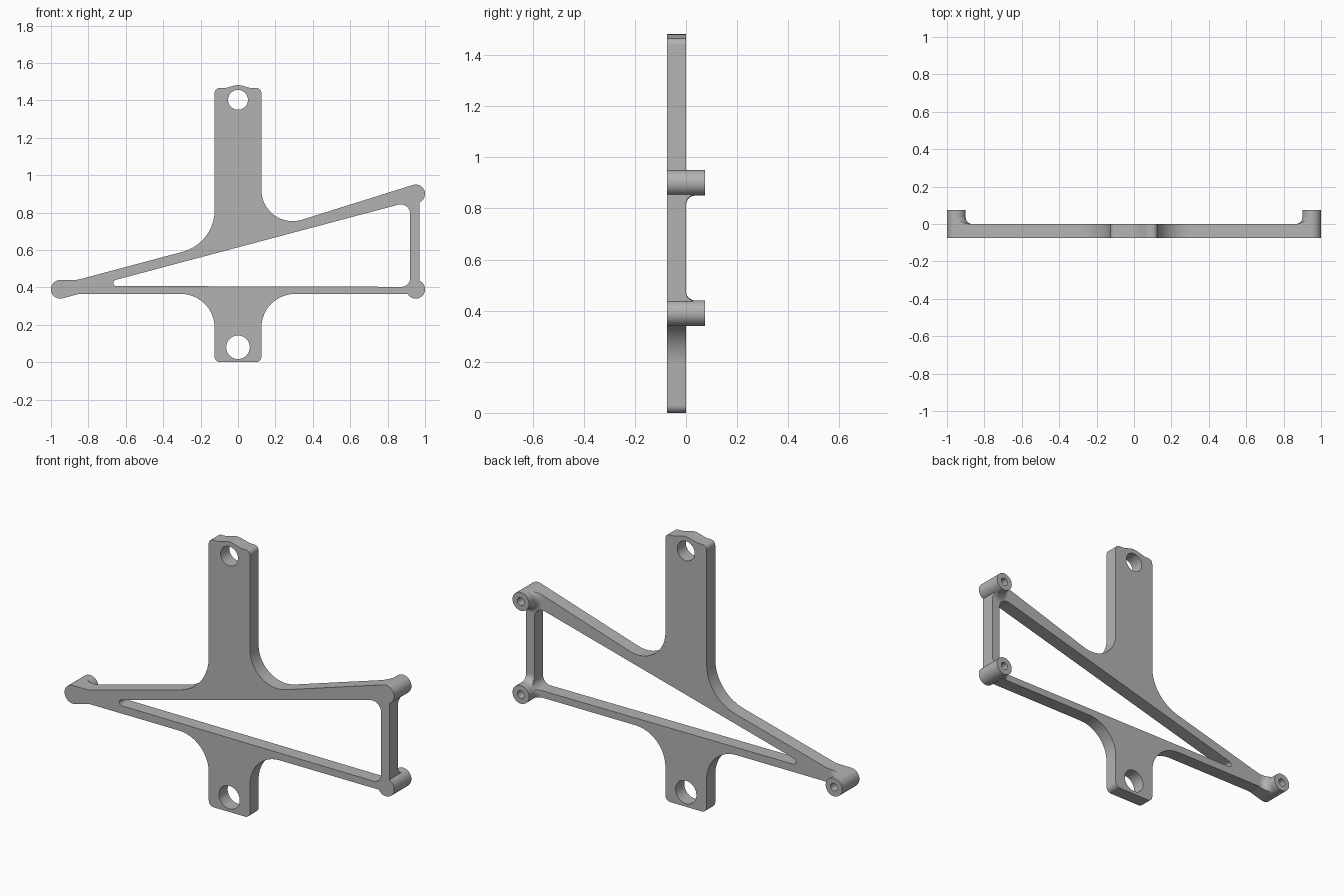
import bpy, bmesh, math
from mathutils import Matrix, Vector

if "Cube" in bpy.data.objects:
    bpy.data.objects.remove(bpy.data.objects["Cube"])

T = 0.075                                  # plate thickness, also boss height
BOSSES = [(-0.95, 0.39), (0.95, 0.39), (0.95, 0.90)]
R = 0.05                                   # boss radius

grey = bpy.data.materials.new("grey plastic")
grey.diffuse_color = (0.45, 0.45, 0.45, 1)
grey.use_nodes = True
grey.node_tree.nodes["Principled BSDF"].inputs["Base Color"].default_value = grey.diffuse_color


def arc(cx, cz, r, a0, a1, n):
    """Points on an arc, each with no corner rounding."""
    angles = [math.radians(a0 + (a1 - a0) * i / n) for i in range(n + 1)]
    return [(cx + r * math.cos(a), cz + r * math.sin(a), 0) for a in angles]


def rounded(corners):
    """Turn (x, z, fillet radius) corners into a smooth outline."""
    pts = []
    for i, (x, z, r) in enumerate(corners):
        p = Vector((x, z))
        if r == 0:
            pts.append(p)
            continue
        u = (Vector(corners[i - 1][:2]) - p).normalized()
        v = (Vector(corners[(i + 1) % len(corners)][:2]) - p).normalized()
        half = u.angle(v) / 2
        centre = p + (u + v).normalized() * r / math.sin(half)
        t = r / math.tan(half)
        a, b = p + u * t - centre, p + v * t - centre
        sweep = a.angle(b)
        n = max(3, math.ceil(sweep / math.radians(8)))
        for k in range(n + 1):
            s = k / n * sweep
            pts.append(centre + (a * math.sin(sweep - s) + b * math.sin(s)) / math.sin(sweep))
    return pts


def add_object(name, mesh):
    ob = bpy.data.objects.new(name, mesh)
    bpy.context.collection.objects.link(ob)
    mesh.materials.clear()
    mesh.materials.append(grey)
    return ob


def smooth(ob):
    bpy.ops.object.select_all(action='DESELECT')
    ob.select_set(True)
    bpy.context.view_layer.objects.active = ob
    bpy.ops.object.shade_smooth_by_angle(angle=math.radians(30))


def extruded(name, loops, y0, y1):
    """Filled outline with holes, extruded from y0 to y1."""
    cu = bpy.data.curves.new(name, 'CURVE')
    cu.dimensions, cu.fill_mode = '2D', 'BOTH'
    cu.extrude = (y1 - y0) / 2
    for loop in loops:
        sp = cu.splines.new('POLY')
        sp.points.add(len(loop) - 1)
        for q, p in zip(sp.points, loop):
            q.co = (p[0], p[1], 0, 1)
        sp.use_cyclic_u = True
    tmp = bpy.data.objects.new(name, cu)
    bpy.context.collection.objects.link(tmp)
    bpy.context.view_layer.update()
    dg = bpy.context.evaluated_depsgraph_get()
    mesh = bpy.data.meshes.new_from_object(tmp.evaluated_get(dg))
    bpy.data.objects.remove(tmp)
    mesh.transform(Matrix.Translation((0, (y0 + y1) / 2, 0)) @ Matrix.Rotation(math.pi / 2, 4, 'X'))
    bm = bmesh.new()
    bm.from_mesh(mesh)
    bmesh.ops.remove_doubles(bm, verts=bm.verts, dist=1e-5)
    bmesh.ops.recalc_face_normals(bm, faces=bm.faces)
    bm.to_mesh(mesh)
    bm.free()
    return add_object(name, mesh)


def lathe(name, profile, x, z, n=48):
    """Closed (radius, y) profile turned about the y axis at x, z."""
    bm = bmesh.new()
    rings = []
    for k in range(n):
        a = 2 * math.pi * k / n
        rings.append([bm.verts.new((x + r * math.cos(a), y, z + r * math.sin(a))) for r, y in profile])
    m = len(profile)
    for k in range(n):
        p, q = rings[k], rings[(k + 1) % n]
        for j in range(m):
            bm.faces.new((p[j], p[(j + 1) % m], q[(j + 1) % m], q[j]))
    bmesh.ops.recalc_face_normals(bm, faces=bm.faces)
    mesh = bpy.data.meshes.new(name)
    bm.to_mesh(mesh)
    bm.free()
    return add_object(name, mesh)


# Outer outline, counter-clockwise from the lower tab
outline = rounded(
    [(-0.125, 0, 0.03), (0.125, 0, 0.03), (0.125, 0.365, 0.18)]
    + arc(0.95, 0.39, R, 210, 426, 28)
    + arc(0.95, 0.90, R, -66, 107.3, 24)
    + [(0.125, 0.694, 0.167),
       (0.125, 1.465, 0.025), (0.07, 1.465, 0.06), (0, 1.485, 0.09),
       (-0.07, 1.465, 0.06), (-0.125, 1.465, 0.025),
       (-0.125, 0.636, 0.23), (-0.86, 0.44, 0.1)]
    + arc(-0.95, 0.39, R, 90, 285, 26)
    + [(-0.851, 0.365, 0.1), (-0.125, 0.365, 0.18)])

# Triangular window and the two mounting holes
window = rounded([(-0.775, 0.408, 0.0165), (0.92, 0.403, 0.045), (0.92, 0.859, 0.05)])
top_hole = arc(0, 1.403, 0.053, 0, 352.5, 47)
bottom_hole = arc(0, 0.08, 0.063, 0, 352.5, 47)
loops = [outline, window, top_hole, bottom_hole]

smooth(extruded("bracket_plate", loops, -T, 0))

# Cutter that trims the boss fillets to the plate outline
cutter = extruded("fillet_trim_cutter", loops, -0.02, 0.1)
cutter.hide_render = True
cutter.hide_viewport = True

F = 0.036                                  # fillet radius at boss base
flare = [(0.04, -0.002), (R + F, -0.002)]
flare += [(R + F - F * math.sin(a), F - F * math.cos(a))
          for a in (math.radians(11.25 * i) for i in range(9))]
flare += [(0.04, F)]

for i, (x, z) in enumerate(BOSSES):
    # Standoff boss with a screw hole in its back end
    smooth(lathe(f"standoff_boss_{i + 1}", [(R, 0), (R, T), (0.021, T), (0.021, 0)], x, z))
    fillet = lathe(f"boss_fillet_{i + 1}", flare, x, z)
    mod = fillet.modifiers.new("trim", 'BOOLEAN')
    mod.operation, mod.solver, mod.object = 'INTERSECT', 'EXACT', cutter
    bpy.context.view_layer.objects.active = fillet
    bpy.ops.object.modifier_apply(modifier="trim")
    smooth(fillet)
